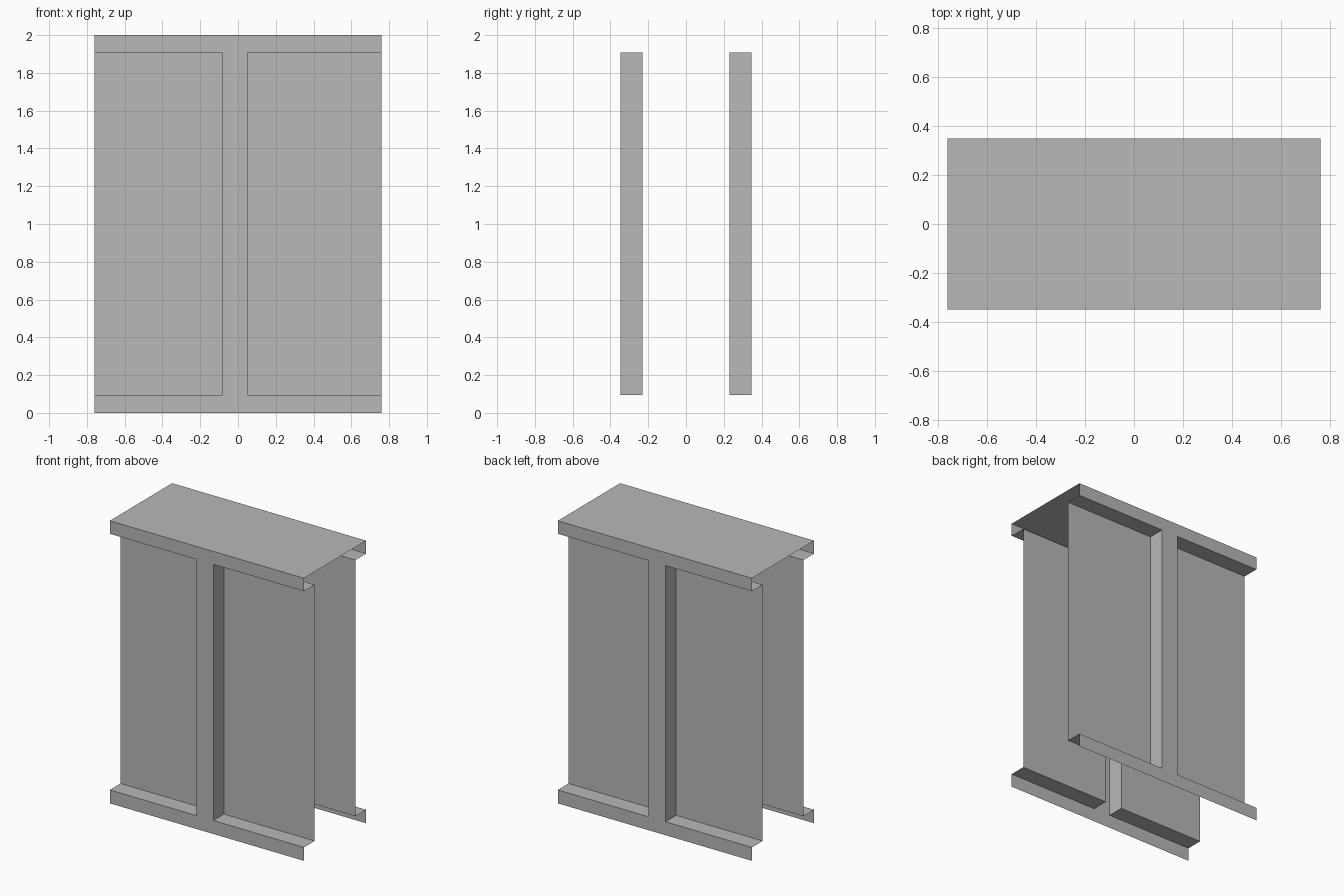
import bpy
import bmesh

if "Cube" in bpy.data.objects:
    bpy.data.objects.remove(bpy.data.objects["Cube"], do_unlink=True)

HALF_X, FACE_Y, PANEL_Y = 0.76, -0.348, -0.229
LOW, HIGH, TOP = 0.095, 1.908, 2.0
POST_LEFT, POST_RIGHT = -0.083, 0.05

grey = bpy.data.materials.new("plain grey")
grey.use_nodes = True
grey.diffuse_color = (0.48, 0.48, 0.48, 1)
grey.node_tree.nodes["Principled BSDF"].inputs["Base Color"].default_value = grey.diffuse_color


def sheet(name, profile, x0, x1, mirrored=True):
    """Extrude an open (y, z) profile along x into a thin folded sheet."""
    bm = bmesh.new()
    left = [bm.verts.new((x0, y, z)) for y, z in profile]
    right = [bm.verts.new((x1, y, z)) for y, z in profile]
    for i in range(len(profile) - 1):
        bm.faces.new((left[i], right[i], right[i + 1], left[i + 1]))
    mesh = bpy.data.meshes.new(name)
    bm.to_mesh(mesh)
    bm.free()
    mesh.materials.append(grey)
    obj = bpy.data.objects.new(name, mesh)
    bpy.context.collection.objects.link(obj)
    if mirrored:  # repeat the same wall part on the back
        mod = obj.modifiers.new("back copy", 'MIRROR')
        mod.use_axis = (False, True, False)
        mod.use_mirror_merge = False
    return obj


# Roof sheet
sheet("roof", [(FACE_Y, TOP), (-FACE_Y, TOP)], -HALF_X, HALF_X, mirrored=False)

# Rails along the bottom and top of each wall
sheet("bottom_rail", [(FACE_Y, 0), (FACE_Y, LOW)], -HALF_X, HALF_X)
sheet("top_rail", [(FACE_Y, HIGH), (FACE_Y, TOP)], -HALF_X, HALF_X)

# Recessed bays: ledge, panel and soffit, open at the outer ends
bay = [(FACE_Y, LOW), (PANEL_Y, LOW), (PANEL_Y, HIGH), (FACE_Y, HIGH)]
sheet("right_bay", bay, -HALF_X, POST_LEFT)
sheet("left_bay", bay, POST_RIGHT, HALF_X)

# Centre post: face and its two cheeks
post = sheet("centre_post", [(FACE_Y, LOW), (FACE_Y, HIGH)], POST_LEFT, POST_RIGHT)
bm = bmesh.new()
bm.from_mesh(post.data)
for x, y0, y1 in ((POST_LEFT, PANEL_Y, FACE_Y), (POST_RIGHT, FACE_Y, PANEL_Y)):
    bm.faces.new([bm.verts.new((x, y, z)) for y, z in
                  ((y0, LOW), (y1, LOW), (y1, HIGH), (y0, HIGH))])
bm.to_mesh(post.data)
bm.free()
